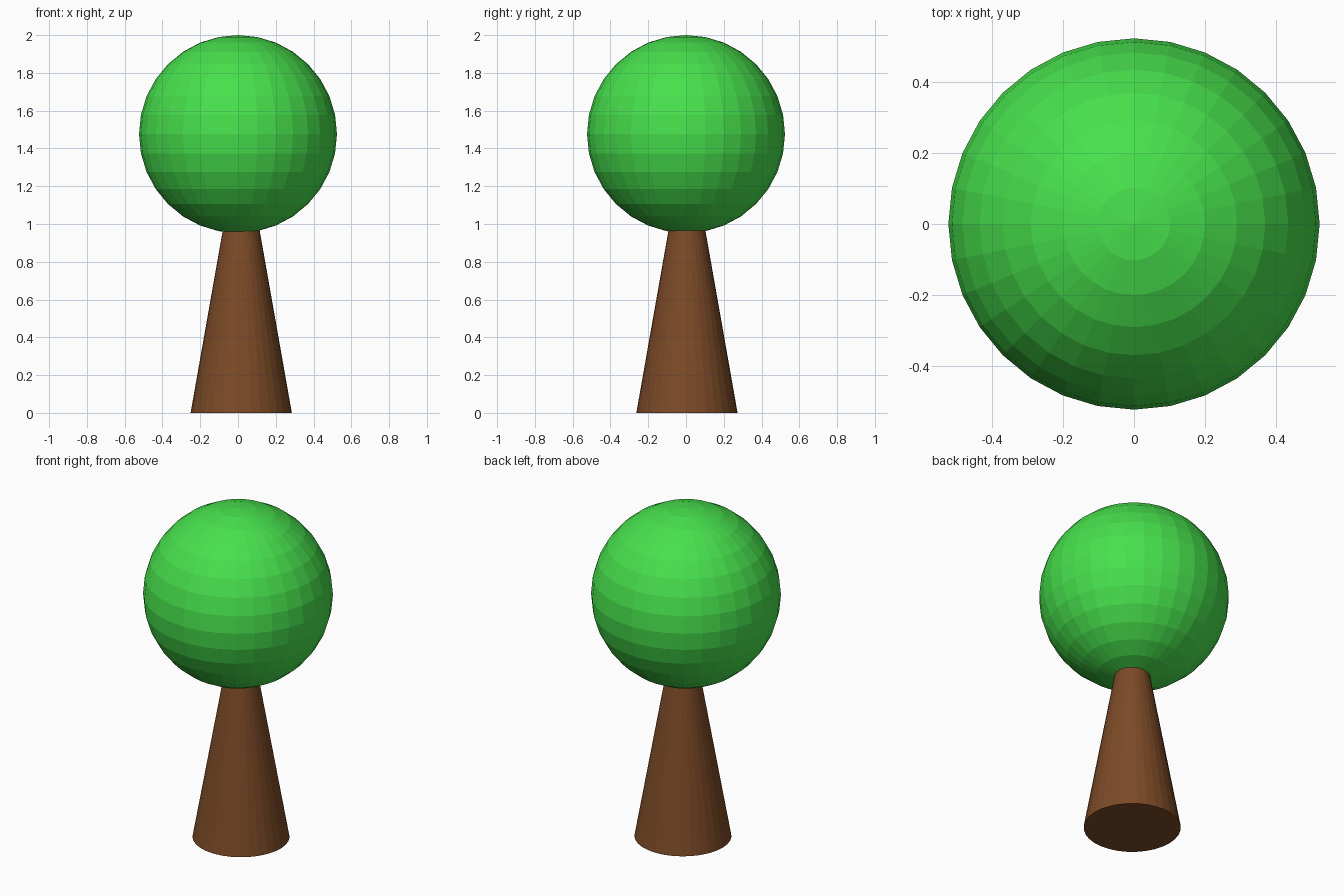
import bpy

if "Cube" in bpy.data.objects:
    bpy.data.objects.remove(bpy.data.objects["Cube"])


def flat_material(name, rgb):
    mat = bpy.data.materials.new(name)
    mat.diffuse_color = (*rgb, 1.0)
    mat.use_nodes = True
    mat.node_tree.nodes["Principled BSDF"].inputs["Base Color"].default_value = mat.diffuse_color
    return mat


def finish(name, mat):
    obj = bpy.context.object
    obj.name = name
    obj.data.materials.append(mat)
    return obj


leaf_green = flat_material("leaf green", (0.063, 0.75, 0.073))
bark_brown = flat_material("bark brown", (0.2, 0.069, 0.02))

# Round crown: flat-faced ball
CROWN_R = 0.524
bpy.ops.mesh.primitive_uv_sphere_add(segments=32, ring_count=16, radius=CROWN_R,
                                     location=(0, 0, 2 - CROWN_R))
finish("crown", leaf_green)

# Trunk: cone whose tip is buried in the crown, slightly off centre
TRUNK_H = 1.52
bpy.ops.mesh.primitive_cone_add(vertices=32, radius1=0.268, radius2=0, depth=TRUNK_H,
                                location=(0.017, 0.005, TRUNK_H / 2))
finish("trunk", bark_brown)
